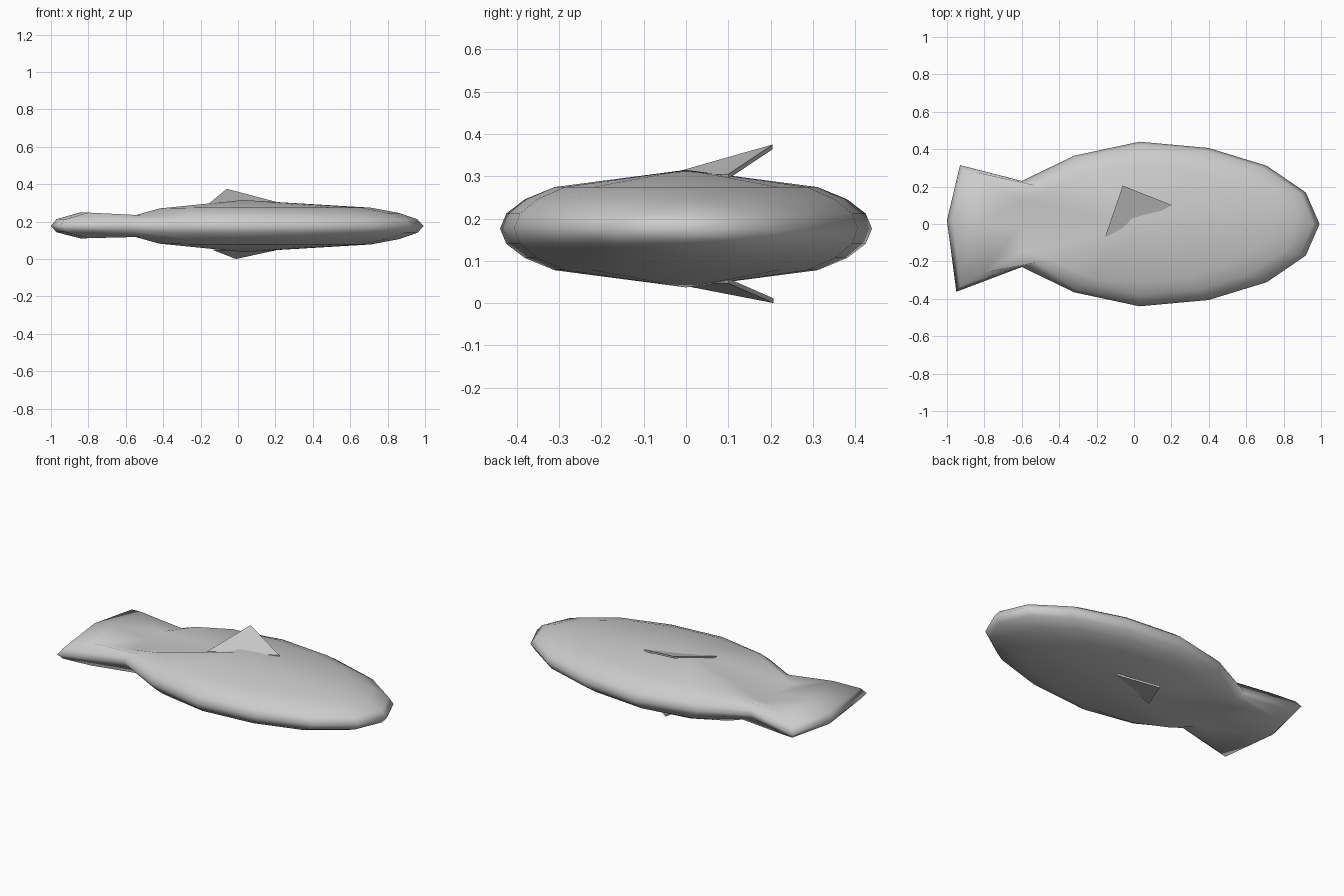
import bpy, bmesh
from math import sin, cos, radians
from mathutils import Vector

if "Cube" in bpy.data.objects:
    bpy.data.objects.remove(bpy.data.objects["Cube"])

CX, ZC = 0.03, 0.176          # body centre
RX, RY, RZ = 0.962, 0.44, 0.139
LATS = (0, 15, 30, 45)

# reshaped rays at the tail end: azimuth index -> (x, y, height) per latitude
TAIL = {
    6: [(-0.32, 0.365, 0), (-0.31, 0.352, 0.036), (-0.27, 0.325, 0.070), (-0.23, 0.285, 0.098)],
    7: [(-0.60, 0.23, 0), (-0.585, 0.222, 0.022), (-0.52, 0.205, 0.058), (-0.42, 0.20, 0.094)],
    8: [(-1.0, 0.02, 0), (-0.97, 0.02, 0.037), (-0.84, 0.0, 0.074), (-0.60, 0.0, 0.046)],
}
CORNER = [(-0.93, 0.315, 0), (-0.91, 0.29, 0.034), (-0.80, 0.225, 0.072), (-0.60, 0.13, 0.044)]


def body_point(i, k):
    """Point of ray i (16 around) at latitude k, height above the mid plane."""
    j, side = (i, 1) if i <= 8 else (16 - i, -1)
    # order of rays: waist is 6, tail corner is 7, tail middle is 8
    if j == 8:
        return TAIL[8][k]
    if j == 7:
        x, y, h = CORNER[k]
        if side < 0:
            x, y = x - 0.02 * (k < 2), y * 1.15
        return x, side * y, h
    if j in (5, 6):
        x, y, h = TAIL[j + 1][k]
        return x, side * y, h
    a, lat = radians(22.5 * j), radians(LATS[k])
    return CX + RX * cos(lat) * cos(a), side * RY * cos(lat) * sin(a), RZ * sin(lat)


# Body and tail: squashed sphere pinched into a fish outline
bm = bmesh.new()
rings = []
for k in (3, 2, 1, 0, -1, -2, -3):
    ring = []
    for i in range(16):
        x, y, h = body_point(i, abs(k))
        if k < 0 and x < -0.7:
            h *= 0.9
        ring.append(bm.verts.new((x, y, ZC + (h if k >= 0 else -h))))
    rings.append(ring)
top = bm.verts.new((CX, 0, ZC + RZ))
bottom = bm.verts.new((CX, 0, ZC - RZ))
for n in range(16):
    m = (n + 1) % 16
    for a, b in zip(rings, rings[1:]):
        bm.faces.new((a[n], b[n], b[m], a[m]))
    bm.faces.new((top, rings[0][n], rings[0][m]))
    bm.faces.new((bottom, rings[-1][m], rings[-1][n]))
bmesh.ops.recalc_face_normals(bm, faces=bm.faces)
for f in bm.faces:
    f.smooth = True
mesh = bpy.data.meshes.new("fish_body")
bm.to_mesh(mesh)
bm.free()
bpy.context.collection.objects.link(bpy.data.objects.new("fish_body", mesh))


# Side fins: thin triangular plates
def fin(name, pts, dz):
    b = bmesh.new()
    lo = [b.verts.new(p) for p in pts]
    hi = [b.verts.new(Vector(p) + Vector((0, 0, dz))) for p in pts]
    b.faces.new(lo)
    b.faces.new(hi)
    for n in range(3):
        m = (n + 1) % 3
        b.faces.new((lo[n], lo[m], hi[m], hi[n]))
    bmesh.ops.recalc_face_normals(b, faces=b.faces)
    me = bpy.data.meshes.new(name)
    b.to_mesh(me)
    b.free()
    bpy.context.collection.objects.link(bpy.data.objects.new(name, me))


fin("upper_side_fin", [(-0.155, -0.07, 0.297), (0.205, 0.10, 0.305), (-0.06, 0.205, 0.375)], -0.011)
fin("lower_side_fin", [(-0.13, -0.03, 0.046), (0.205, 0.10, 0.047), (-0.01, 0.207, 0.0)], 0.011)
